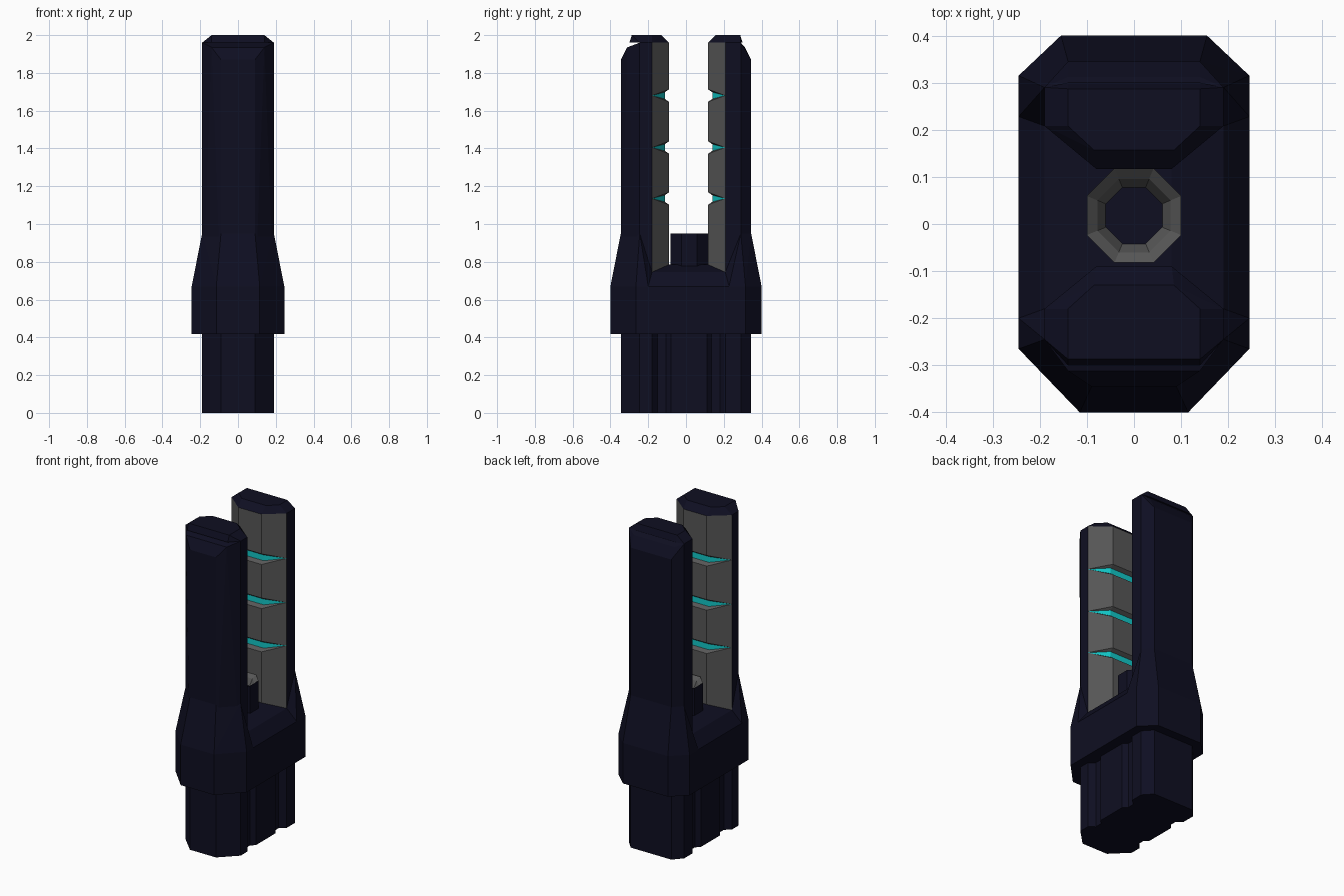
import bpy, bmesh, math

if "Cube" in bpy.data.objects:
    bpy.data.objects.remove(bpy.data.objects["Cube"])


def material(name, rgb):
    m = bpy.data.materials.new(name)
    m.diffuse_color = (*rgb, 1)
    m.use_nodes = True
    m.node_tree.nodes["Principled BSDF"].inputs["Base Color"].default_value = m.diffuse_color
    return m


navy = material("dark_navy", (0.0045, 0.0045, 0.0155))
grey = material("metal_grey", (0.095, 0.095, 0.095))
teal = material("glow_teal", (0.006, 0.58, 0.58))


def finish(bm, name, *mats):
    me = bpy.data.meshes.new(name)
    bm.to_mesh(me)
    bm.free()
    for m in mats:
        me.materials.append(m)
    ob = bpy.data.objects.new(name, me)
    bpy.context.collection.objects.link(ob)
    return ob


def hull(name, half_points):
    """Convex solid from points given on +x and mirrored to -x."""
    bm = bmesh.new()
    for x, y, z in half_points:
        bm.verts.new((x, y, z))
        bm.verts.new((-x, y, z))
    res = bmesh.ops.convex_hull(bm, input=bm.verts)
    loose = [v for v in bm.verts if not v.link_faces]
    bmesh.ops.delete(bm, geom=loose, context='VERTS')
    bmesh.ops.dissolve_limit(bm, angle_limit=0.01, verts=bm.verts, edges=bm.edges)
    bmesh.ops.recalc_face_normals(bm, faces=bm.faces)
    return finish(bm, name, navy)


def at(z, pts):
    return [(x, y, z) for x, y in pts]


GROOVES = (1.135, 1.405, 1.68)


def liner(name, s, edge_y, face_y):
    """Grey inner facing of a prong, with tapered glowing grooves."""
    # rows: (z at the outer edge, z at the middle, depth, material above)
    rows = [(0.72, 0.76, 0, 0)]
    for z in GROOVES:
        rows += [(z, z - 0.033, 0, 0), (z, z - 0.018, 0.022, 1),
                 (z, z + 0.018, 0.022, 0), (z, z + 0.033, 0, 0)]
    rows.append((1.96, 1.96, 0, 0))
    bm = bmesh.new()
    grid = []
    for ze, zm, d, _ in rows:
        grid.append([bm.verts.new(p) for p in (
            (-0.19, s * edge_y, ze), (-0.08, s * (face_y + d), zm),
            (0.08, s * (face_y + d), zm), (0.19, s * edge_y, ze))])
    for r in range(len(rows) - 1):
        for c in range(3):
            q = [grid[r][c], grid[r][c + 1], grid[r + 1][c + 1], grid[r + 1][c]]
            f = bm.faces.new(q if s > 0 else q[::-1])
            f.material_index = rows[r][3]
    bmesh.ops.remove_doubles(bm, verts=bm.verts, dist=0.0005)
    return finish(bm, name, grey, teal)


# side, outer half width, side y, inner edge y, inner face y,
# collar half width, collar side y
SIDES = {
    "front": (-1, 0.09, 0.245, 0.18, 0.09, 0.115, 0.265),
    "back": (1, 0.14, 0.29, 0.208, 0.117, 0.155, 0.315),
}
collar = []
for label, (s, ox, sy, ey, fy, cx, cy) in SIDES.items():
    outer = [(ox, s * 0.345), (0.19, s * sy)]
    inner = [(0.19, s * ey), (0.08, s * fy)]
    recess = [(0.19, s * ey), (0.08, s * (fy + 0.03))]

    # prong shaft, recessed behind its grey facing
    hull(label + "_prong", at(0.6, outer + recess) + at(1.87, outer)
         + at(1.96, recess + [(0.19, s * sy)]) + at(1.935, [(0.14, s * 0.312)]))
    # bevelled tip
    hull(label + "_prong_tip", at(1.96, inner + [(0.19, s * sy), (0.14, s * 0.300)])
         + at(2.0, [(0.085, s * (fy + 0.04)), (0.14, s * ey), (0.14, s * 0.287)]))
    liner(label + "_prong_facing", s, ey, fy)
    # tapered shoulder from collar to prong
    hull(label + "_shoulder", at(0.67, [(cx, s * 0.40), (0.245, s * cy),
         (0.245, s * (ey + 0.02)), (0.08, s * (fy + 0.04))])
         + at(0.95, outer) + at(0.745, [(0.19, s * ey)]))
    # foot below the collar
    hull(label + "_foot", at(0, outer + inner) + at(0.43, outer + inner))
    collar += [(cx, s * 0.40), (0.245, s * cy)]

# collar block and raised floor between the prongs
hull("collar", at(0.417, collar) + at(0.67, collar))
hull("gap_floor", [(x, y, z) for y in (-0.2, 0.228)
                   for x, z in ((0.245, 0.66), (0.245, 0.67), (0.19, 0.745), (0.08, 0.785))])

# middle of the foot, with narrow side channels next to each end
hull("foot_core", [(0.155, y, z) for y in (-0.2, 0.225) for z in (0, 0.43)])
hull("foot_centre_rib", [(x, y, z) for x, ys in ((0.18, (-0.08, 0.11)), (0.15, (-0.11, 0.14)))
                         for y in ys for z in (0, 0.43)])

# eight-sided emitter post with a funnel mouth: (flat radius, height)
bm = bmesh.new()
rings = []
for r, z in ((0.10, 0.7), (0.10, 0.95), (0.078, 0.93), (0.06, 0.89)):
    R = r / math.cos(math.pi / 8)
    rings.append([bm.verts.new((R * math.cos(a), 0.018 + R * math.sin(a), z))
                  for a in (math.pi / 8 + k * math.pi / 4 for k in range(8))])
for i in range(3):
    for k in range(8):
        n = (k + 1) % 8
        f = bm.faces.new((rings[i][k], rings[i][n], rings[i + 1][n], rings[i + 1][k]))
        f.material_index = 1 if i else 0
bm.faces.new(rings[-1])
finish(bm, "emitter_post", navy, grey)
